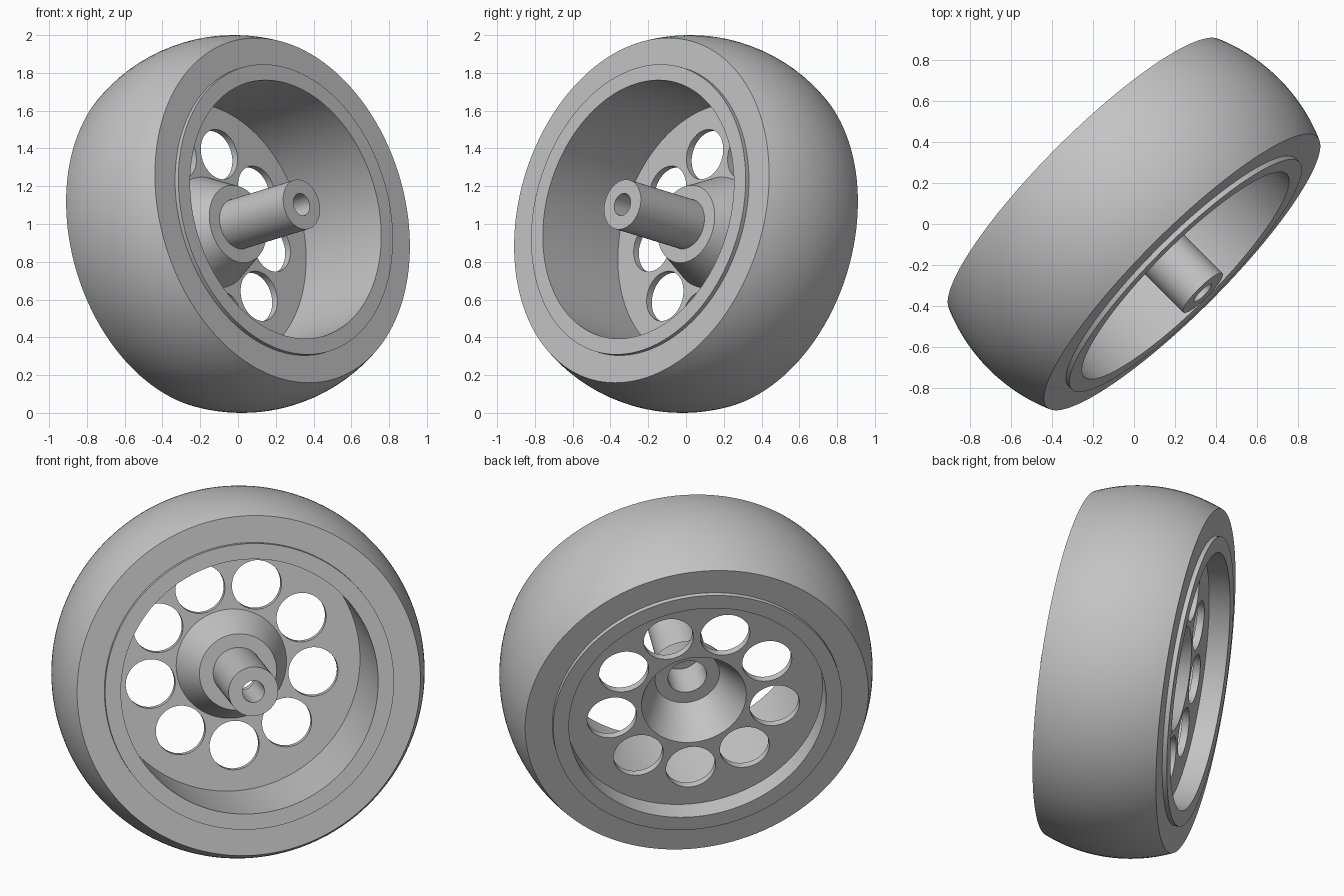
import bpy, bmesh
from math import sin, cos, pi, radians, asin, sqrt
from mathutils import Matrix

cube = bpy.data.objects.get("Cube")
if cube:
    bpy.data.objects.remove(cube, do_unlink=True)

gray = bpy.data.materials.new("light_gray")
gray.use_nodes = True
COLOR = (0.55, 0.55, 0.55, 1)
gray.diffuse_color = COLOR
gray.node_tree.nodes["Principled BSDF"].inputs["Base Color"].default_value = COLOR

SEGMENTS = 128
HALF_WIDTH = 0.34     # half the tyre width
RIM = 0.365           # half the rim width
SIDE_R, CROWN_R, SEAT_R, BARREL_R = 0.934, 1.003, 0.786, 0.70
WEB_FRONT, WEB_BACK = -0.21, -0.25


def add_object(name, bm):
    bmesh.ops.recalc_face_normals(bm, faces=bm.faces)
    mesh = bpy.data.meshes.new(name)
    bm.to_mesh(mesh)
    bm.free()
    mesh.materials.append(gray)
    obj = bpy.data.objects.new(name, mesh)
    bpy.context.collection.objects.link(obj)
    return obj


def lathe(name, profile):
    """Turn a closed (radius, forward) profile around the axle, which points to -y."""
    bm = bmesh.new()
    rings = []
    for i in range(SEGMENTS):
        a = 2 * pi * i / SEGMENTS
        rings.append([bm.verts.new((r * cos(a), -t, r * sin(a))) for r, t in profile])
    n = len(profile)
    for i in range(SEGMENTS):
        p, q = rings[i], rings[(i + 1) % SEGMENTS]
        for j in range(n):
            k = (j + 1) % n
            bm.faces.new((p[j], p[k], q[k], q[j]))
    return add_object(name, bm)


# Tyre: flat side walls and a rounded crown
sag = CROWN_R - SIDE_R
arc_r = (HALF_WIDTH ** 2 + sag ** 2) / (2 * sag)
steps = 24
crown = []
for i in range(steps + 1):
    t = HALF_WIDTH * (2 * i / steps - 1)
    crown.append((CROWN_R - arc_r + sqrt(arc_r ** 2 - t ** 2), t))
inner = SEAT_R - 0.006
tyre = lathe("tyre", crown + [(inner, HALF_WIDTH), (inner, -HALF_WIDTH)])

# Wheel: rim, web, hollow cone hub and axle tube with a stepped bore
wheel = lathe("wheel", [
    (0.06, 0.487), (0.135, 0.487), (0.135, 0), (0.21, 0),
    (0.30, WEB_FRONT), (BARREL_R, WEB_FRONT),
    (BARREL_R, RIM), (SEAT_R, RIM), (SEAT_R, -RIM), (BARREL_R, -RIM),
    (BARREL_R, WEB_BACK), (0.285, WEB_BACK),
    (0.175, -0.04), (0.105, -0.04), (0.105, 0.165), (0.06, 0.165)])

# Nine round holes through the web
bm = bmesh.new()
for i in range(9):
    a = 2 * pi * i / 9 - pi / 2
    place = (Matrix.Translation((0.45 * cos(a), -(WEB_FRONT + WEB_BACK) / 2, 0.45 * sin(a)))
             @ Matrix.Rotation(pi / 2, 4, 'X'))
    bmesh.ops.create_cone(bm, cap_ends=True, segments=48, radius1=0.135,
                          radius2=0.135, depth=0.12, matrix=place)
cutter = add_object("hole_cutter", bm)
cutter.hide_render = True
cut = wheel.modifiers.new("holes", 'BOOLEAN')
cut.operation = 'DIFFERENCE'
cut.solver = 'EXACT'
cut.object = cutter
bpy.context.view_layer.objects.active = wheel
bpy.ops.object.modifier_apply(modifier=cut.name)
bpy.data.objects.remove(cutter, do_unlink=True)

# Smooth the round surfaces and tilt the whole wheel
bpy.ops.object.select_all(action='DESELECT')
for obj in (tyre, wheel):
    obj.rotation_euler = (radians(-12.25), 0, radians(45))
    obj.location = (0, 0, 1)
    obj.select_set(True)
bpy.ops.object.shade_smooth_by_angle(angle=radians(25))
